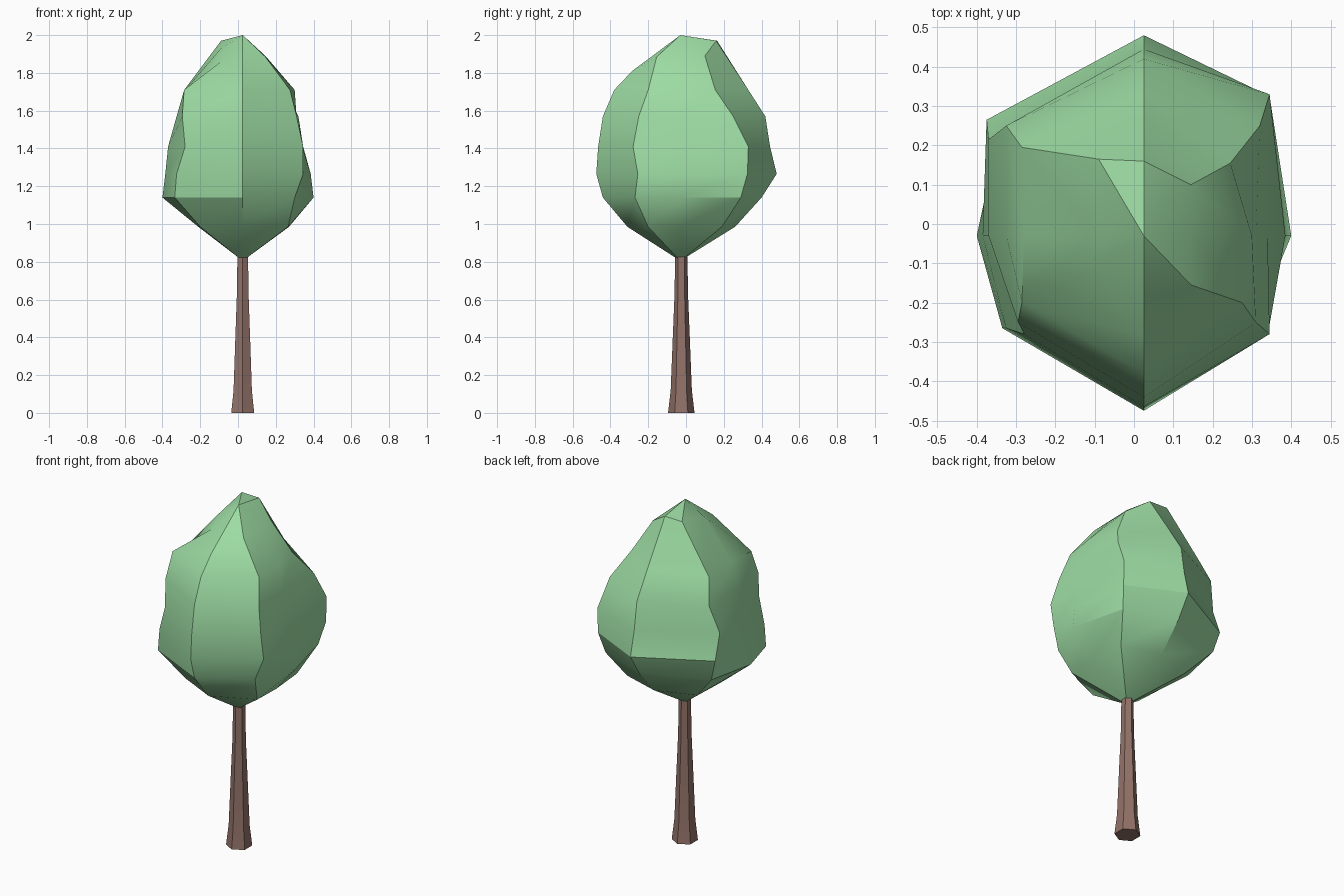
import bpy, math

if "Cube" in bpy.data.objects:
    bpy.data.objects.remove(bpy.data.objects["Cube"])

CX, CY = 0.025, -0.03          # tree axis


def build(name, verts, faces, color):
    mesh = bpy.data.meshes.new(name)
    mesh.from_pydata(verts, [], faces)
    mat = bpy.data.materials.new(name + "_color")
    mat.diffuse_color = (*color, 1)
    mat.use_nodes = True
    mat.node_tree.nodes["Principled BSDF"].inputs["Base Color"].default_value = mat.diffuse_color
    mesh.materials.append(mat)
    obj = bpy.data.objects.new(name, mesh)
    bpy.context.collection.objects.link(obj)
    bpy.ops.object.select_all(action='DESELECT')
    obj.select_set(True)
    bpy.context.view_layer.objects.active = obj
    bpy.ops.object.shade_smooth_by_angle(angle=math.radians(30))
    return obj


def bridge(rings, sides):
    return [(r * sides + i, r * sides + (i + 1) % sides,
             (r + 1) * sides + (i + 1) % sides, (r + 1) * sides + i)
            for r in range(rings - 1) for i in range(sides)]


# Trunk: tapered hexagonal column with a flared foot
profile = [(0, 0.07), (0.12, 0.056), (0.4, 0.045), (0.62, 0.036), (0.86, 0.032)]
verts = [(CX + r * math.cos(math.radians(30 + 60 * i)),
          CY + 0.005 + r * math.sin(math.radians(30 + 60 * i)), z)
         for z, r in profile for i in range(6)]
faces = bridge(len(profile), 6) + [tuple(range(5, -1, -1)), tuple(range(24, 30))]
build("trunk", verts, faces, (0.29, 0.17, 0.14))

# Crown: eight irregular columns, listed from the lowest ring to the highest
heights = [0.985, 1.14, 1.265, 1.41, 1.57, 1.71]
right = [(x, CY) for x in (0.27, 0.40, 0.385, 0.34, 0.31, 0.30, 0.145)]
back = [(CX, y) for y in (0.26, 0.40, 0.48, 0.445, 0.42, 0.33, 0.16)]
left = [(x, CY) for x in (-0.21, -0.40, -0.385, -0.37, -0.325, -0.28, -0.09)]
front = [(CX, y) for y in (-0.31, -0.44, -0.475, -0.465, -0.44, -0.38, -0.285)]
back_right = [(0.25, 0.19), (0.32, 0.29), (0.345, 0.325), (0.345, 0.33),
              (0.32, 0.25), (0.245, 0.155), (0.145, 0.10)]
back_left = [(-0.20, 0.18), (-0.34, 0.25), (-0.375, 0.265), (-0.37, 0.215),
             (-0.325, 0.25), (-0.285, 0.195), (-0.09, 0.165)]
front_left = [(-0.20, -0.20), (-0.335, -0.265), (-0.325, -0.265), (-0.28, -0.28),
              (-0.295, -0.25), (-0.285, -0.20), (-0.09, -0.115)]
front_right = [(0.265, -0.20), (0.30, -0.27), (0.345, -0.255), (0.345, -0.28),
               (0.31, -0.25), (0.275, -0.20), (0.145, -0.155)]
columns = [right, back_right, back, back_left, left, front_left, front, front_right]
top_z = [1.885, 1.89, 1.97, 1.97, 1.93, 1.86, 1.81, 1.885]

verts = [(*col[r], heights[r] if r < 6 else top_z[i])
         for r in range(7) for i, col in enumerate(columns)]
verts += [(CX, CY, 0.805), (CX, CY, 2.0)]
faces = bridge(7, 8)
for i in range(8):
    j = (i + 1) % 8
    faces += [(56, j, i), (48 + i, 48 + j, 57)]
build("crown", verts, faces, (0.34, 0.72, 0.37))
